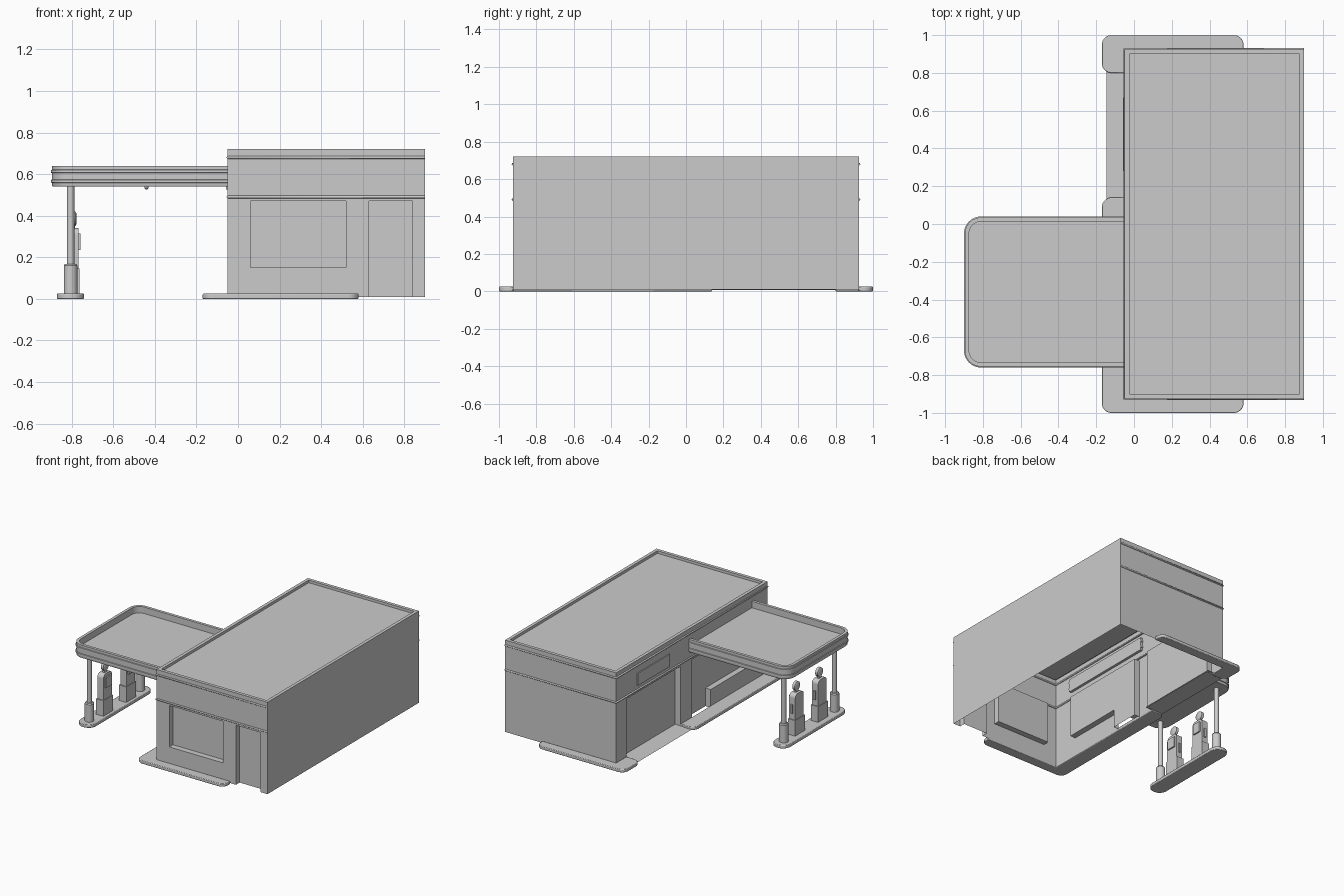
import bpy, bmesh
from math import pi, tan, cos, sin
from mathutils import Vector

if "Cube" in bpy.data.objects:
    bpy.data.objects.remove(bpy.data.objects["Cube"])


def finish(name, bm, smooth=False):
    bmesh.ops.remove_doubles(bm, verts=bm.verts, dist=1e-5)
    bmesh.ops.recalc_face_normals(bm, faces=bm.faces)
    me = bpy.data.meshes.new(name)
    bm.to_mesh(me)
    bm.free()
    ob = bpy.data.objects.new(name, me)
    bpy.context.collection.objects.link(ob)
    if smooth:
        bpy.ops.object.select_all(action='DESELECT')
        ob.select_set(True)
        bpy.context.view_layer.objects.active = ob
        bpy.ops.object.shade_smooth_by_angle(angle=0.6)
    return ob


def rounded(corners, seg=6):
    """Outline from (x, y, radius) corners, with filleted corners."""
    out = []
    n = len(corners)
    for i, (x, y, r) in enumerate(corners):
        p = Vector((x, y))
        if r <= 0:
            out.append(p)
            continue
        a = (Vector(corners[i - 1][:2]) - p).normalized()
        b = (Vector(corners[(i + 1) % n][:2]) - p).normalized()
        half = a.angle(b) / 2
        c = p + (a + b).normalized() * (r / sin(half))
        s, e = p + a * (r / tan(half)) - c, p + b * (r / tan(half)) - c
        for k in range(seg + 1):
            t = k / seg
            out.append(c + s.lerp(e, t).normalized() * r)
    return out


def loft(name, rings, smooth=True, cap_start=True, cap_end=True):
    """Skin a list of (outline, z) rings."""
    bm = bmesh.new()
    vs = [[bm.verts.new((p[0], p[1], z)) for p in o] for o, z in rings]
    for a, b in zip(vs, vs[1:]):
        for i in range(len(a)):
            j = (i + 1) % len(a)
            bm.faces.new((a[i], a[j], b[j], b[i]))
    if cap_start:
        bm.faces.new(vs[0])
    if cap_end:
        bm.faces.new(vs[-1])
    return finish(name, bm, smooth)


def box(name, x0, x1, y0, y1, z0, z1):
    o = [(x0, y0), (x1, y0), (x1, y1), (x0, y1)]
    return loft(name, [(o, z0), (o, z1)], False)


def wall(name, u0, u1, place, openings, depth=0.045):
    """Sheet wall whose openings (u0, u1, z0, z1) are recessed panels."""
    us = sorted({u0, u1, *[v for o in openings for v in o[:2]]})
    zs = sorted({0.01, 0.72, *[v for o in openings for v in o[2:]]})
    bm = bmesh.new()

    def quad(pts):
        bm.faces.new([bm.verts.new(place(*p)) for p in pts])

    def is_open(i, j):
        if not (0 <= i < len(us) - 1 and 0 <= j < len(zs) - 1):
            return None
        u, z = (us[i] + us[i + 1]) / 2, (zs[j] + zs[j + 1]) / 2
        return any(o[0] < u < o[1] and o[2] < z < o[3] for o in openings)

    for i in range(len(us) - 1):
        for j in range(len(zs) - 1):
            a, b, c, d = us[i], us[i + 1], zs[j], zs[j + 1]
            w = depth if is_open(i, j) else 0
            quad([(a, c, w), (b, c, w), (b, d, w), (a, d, w)])
            if not w:
                continue
            for di, dj, p, q in ((-1, 0, (a, c), (a, d)), (1, 0, (b, c), (b, d)),
                                 (0, -1, (a, c), (b, c)), (0, 1, (a, d), (b, d))):
                if is_open(i + di, j + dj) is False:
                    quad([(*p, 0), (*q, 0), (*q, w), (*p, w)])
    return finish(name, bm)


# Building walls (open underneath)
wall("front_wall", -0.05, 0.90, lambda u, z, d: (u, -0.925 + d, z),
     [(0.06, 0.52, 0.15, 0.47), (0.63, 0.84, 0.01, 0.47)])
wall("left_wall", -0.925, 0.925, lambda u, z, d: (-0.05 + d, u, z),
     [(-0.71, 0.0, 0.15, 0.47), (-0.23, 0.0, 0.01, 0.47), (0.14, 0.80, 0.01, 0.47)])
wall("back_wall", -0.05, 0.90, lambda u, z, d: (u, 0.925 - d, z), [])
wall("right_wall", -0.925, 0.925, lambda u, z, d: (0.90 - d, u, z), [])


# Roof with low parapet rim
def roof_ring(i):
    return [(-0.05 + i, -0.925 + i), (0.9 - i, -0.925 + i), (0.9 - i, 0.925 - i), (-0.05 + i, 0.925 - i)]


loft("roof", [(roof_ring(0), 0.72), (roof_ring(0.025), 0.72), (roof_ring(0.025), 0.70)],
     False, cap_start=False)

# Round trim beads on three walls
for label, z in (("lower", 0.49), ("upper", 0.68)):
    cu = bpy.data.curves.new(label + "_trim", 'CURVE')
    cu.dimensions = '3D'
    cu.bevel_depth = 0.007
    cu.bevel_resolution = 2
    sp = cu.splines.new('POLY')
    path = [(0.9, -0.925), (-0.05, -0.925), (-0.05, 0.925), (0.9, 0.925)]
    sp.points.add(len(path) - 1)
    for pt, (x, y) in zip(sp.points, path):
        pt.co = (x, y, z, 1)
    bpy.context.collection.objects.link(bpy.data.objects.new(label + "_trim", cu))

# Blank panel above the garage door
box("garage_sign_panel", -0.058, -0.045, 0.28, 0.67, 0.525, 0.62)


# Pavement kerbs, with softened top edge, and the garage ramp
def kerb(name, corners):
    ob = loft(name, [(rounded(corners), 0), (rounded(corners), 0.025)])
    bev = ob.modifiers.new("soft_edge", 'BEVEL')
    bev.width, bev.segments, bev.limit_method = 0.004, 2, 'ANGLE'
    bev.angle_limit = 0.9
    return ob


kerb("front_kerb", [(0.58, -0.925, 0), (0.58, -1, 0.05), (-0.17, -1, 0.05),
                    (-0.17, 0.14, 0.05), (-0.05, 0.14, 0), (-0.05, -0.925, 0)])
kerb("back_kerb", [(0.58, 0.925, 0), (0.58, 1, 0.05), (-0.17, 1, 0.05),
                   (-0.17, 0.80, 0.05), (-0.05, 0.80, 0), (-0.05, 0.925, 0)])
bm = bmesh.new()
bm.faces.new([bm.verts.new(p) for p in ((-0.145, 0.13, 0.006), (0.0, 0.13, 0.012),
                                        (0.0, 0.82, 0.012), (-0.145, 0.82, 0.006))])
finish("garage_ramp", bm)


# Canopy: banded fascia, rim and sunken top
def canopy_ring(i):
    r = 0.09 - i
    return rounded([(-0.03, -0.76 + i, 0), (-0.03, 0.04 - i, 0),
                    (-0.9 + i, 0.04 - i, r), (-0.9 + i, -0.76 + i, r)], 8)


levels = [(0.008, 0.54), (0.005, 0.545), (0.005, 0.558), (0, 0.56), (0, 0.572), (0.005, 0.574),
          (0.005, 0.605), (0, 0.607), (0, 0.619), (0.005, 0.621), (0.005, 0.64), (0.027, 0.64), (0.027, 0.59)]
loft("canopy", [(canopy_ring(i), z) for i, z in levels])


def circle(x, y, r, n=20):
    return [(x + r * cos(2 * pi * k / n), y + r * sin(2 * pi * k / n)) for k in range(n)]


loft("canopy_lamp", [(circle(-0.44, -0.36, r), z) for r, z in
                     ((0.010, 0.545), (0.010, 0.533), (0.005, 0.527))])

# Pump island
MID = -0.355
kerb("pump_island", [(-0.87, MID - 0.385, 0.06), (-0.74, MID - 0.385, 0.06),
                     (-0.74, MID + 0.385, 0.06), (-0.87, MID + 0.385, 0.06)])

for side, s in (("front", -1), ("rear", 1)):
    # Canopy posts with thick sleeves
    y = MID + s * 0.31
    loft(side + "_post", [(circle(-0.805, y, r), z) for r, z in
                          ((0.033, 0.02), (0.033, 0.16), (0.028, 0.167), (0.018, 0.167), (0.018, 0.545))])

    # Pump: wide base, round-shouldered body, face panel, disc top
    y = MID + s * 0.14
    box(side + "_pump_base", -0.825, -0.763, y - 0.06, y + 0.06, 0.02, 0.145)
    prof = rounded([(y - 0.052, 0.14, 0), (y + 0.052, 0.14, 0), (y + 0.052, 0.34, 0.03), (y - 0.052, 0.34, 0.03)])
    body = loft(side + "_pump_body", [(prof, -0.82), (prof, -0.768)])
    disc = loft(side + "_pump_disc", [(circle(y, 0.385, r), x) for r, x in
                                      ((0.026, -0.807), (0.034, -0.802), (0.034, -0.782), (0.026, -0.777))])
    for ob in (body, disc):
        for v in ob.data.vertices:
            v.co = (v.co.z, v.co.x, v.co.y)
    box(side + "_pump_neck", -0.80, -0.784, y - 0.015, y + 0.015, 0.335, 0.36)
    box(side + "_pump_display", -0.77, -0.757, y - 0.035, y + 0.035, 0.235, 0.315)
    box(side + "_pump_nozzle", -0.80, -0.785, y + 0.05, y + 0.062, 0.19, 0.26)
